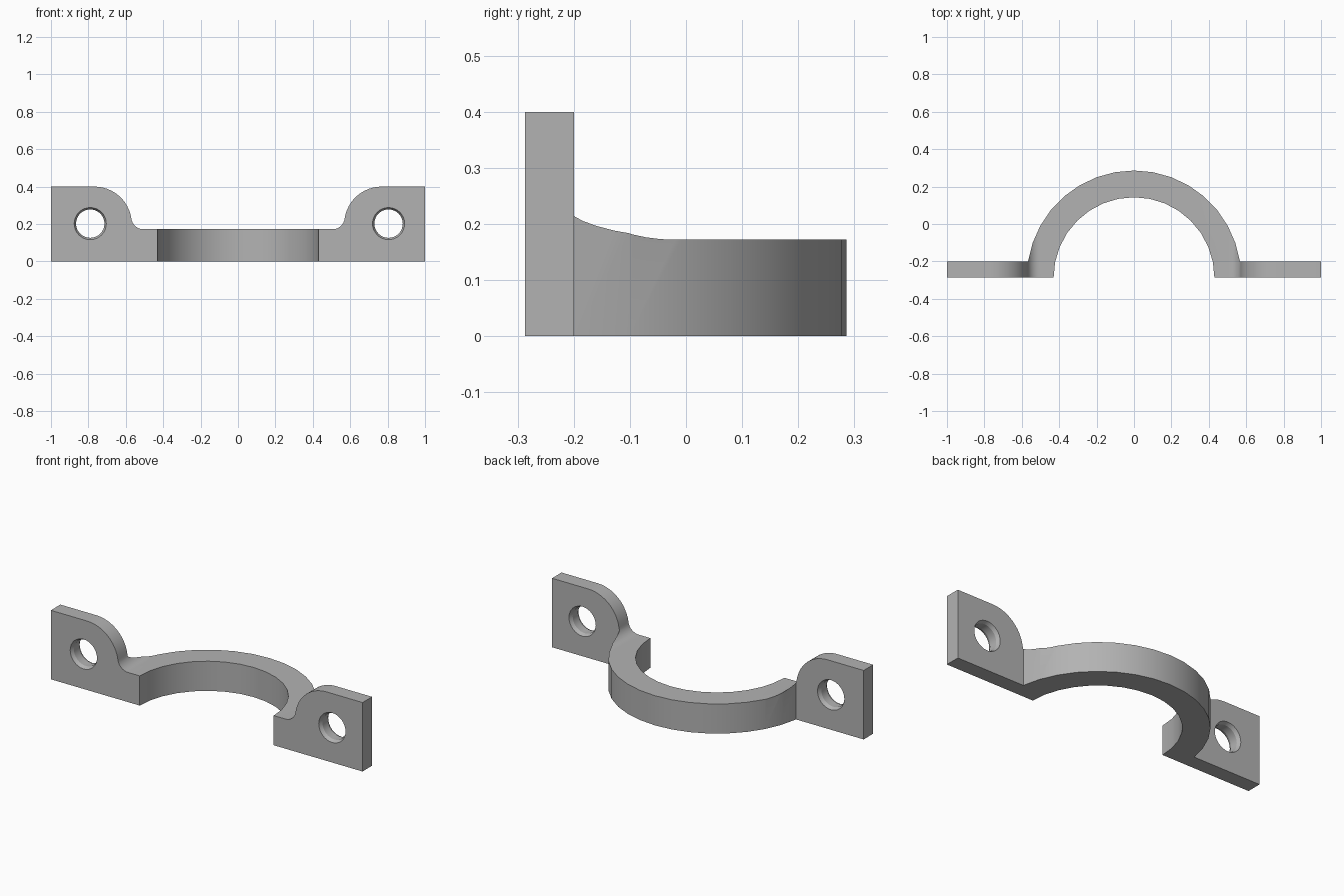
import bpy, bmesh
from math import sin, cos, pi, asin, atan2, sqrt, radians
from mathutils import Vector

if "Cube" in bpy.data.objects:
    bpy.data.objects.remove(bpy.data.objects["Cube"], do_unlink=True)

FRONT, BACK = -0.287, -0.2          # flange faces
OUTER, INNER = 0.573, 0.43          # ring radii
HEIGHT, BAND = 0.4, 0.172           # flange and ring heights

metal = bpy.data.materials.new("plain grey metal")
metal.use_nodes = True
grey = (0.45, 0.45, 0.45, 1)
metal.diffuse_color = grey
metal.node_tree.nodes["Principled BSDF"].inputs["Base Color"].default_value = grey


def arc(cx, cy, r, a0, a1, n):
    angles = [a0 + (a1 - a0) * i / n for i in range(n + 1)]
    return [(cx + r * cos(a), cy + r * sin(a)) for a in angles]


def make_object(name, bm):
    bmesh.ops.recalc_face_normals(bm, faces=bm.faces)
    mesh = bpy.data.meshes.new(name)
    bm.to_mesh(mesh)
    bm.free()
    obj = bpy.data.objects.new(name, mesh)
    mesh.materials.append(metal)
    bpy.context.collection.objects.link(obj)
    return obj


def prism(name, points, sweep):
    bm = bmesh.new()
    face = bm.faces.new([bm.verts.new(p) for p in points])
    new = bmesh.ops.extrude_face_region(bm, geom=[face])["geom"]
    moved = [v for v in new if isinstance(v, bmesh.types.BMVert)]
    bmesh.ops.translate(bm, verts=moved, vec=Vector(sweep))
    return make_object(name, bm)


def hole_cutter(name, x):
    # lathe with a small chamfer at both ends
    bm = bmesh.new()
    wide, narrow, chamfer = 0.086, 0.076, 0.02
    n = 32
    section = [(FRONT - 0.02, wide), (FRONT, wide), (FRONT + chamfer, narrow),
               (BACK - chamfer, narrow), (BACK, wide), (BACK + 0.02, wide)]
    rings = [[bm.verts.new((px, y, pz)) for px, pz in arc(x, 0.202, r, 0, 2 * pi, n)[:-1]]
             for y, r in section]
    for a, b in zip(rings, rings[1:]):
        for i in range(n):
            j = (i + 1) % n
            bm.faces.new((a[i], a[j], b[j], b[i]))
    bm.faces.new(rings[0])
    bm.faces.new(rings[-1])
    return make_object(name, bm)


def boolean(obj, cutter, operation):
    mod = obj.modifiers.new(operation.title(), 'BOOLEAN')
    mod.operation, mod.object, mod.solver = operation, cutter, 'EXACT'
    bpy.context.view_layer.objects.active = obj
    bpy.ops.object.modifier_apply(modifier=mod.name)
    bpy.data.objects.remove(cutter, do_unlink=True)


# plan outline: half ring with two flanges
start = asin((BACK - FRONT) / OUTER)
plan = [(1, FRONT), (1, BACK)] + arc(0, FRONT, OUTER, start, pi - start, 16)
plan += [(-1, BACK), (-1, FRONT)] + arc(0, FRONT, INNER, pi, 0, 16)
clamp = prism("half_clamp", [(x, y, 0) for x, y in plan], (0, 0, HEIGHT))

# front outline: rounded ears blending into the lower band
big, small, ear_x, ear_z = 0.2, 0.065, 0.768, 0.2
dz = BAND + small - ear_z
dx = sqrt((big + small) ** 2 - dz ** 2)
tangent = atan2(dz, -dx)
side = arc(ear_x, ear_z, big, pi / 2, tangent, 12)
side += arc(ear_x - dx, BAND + small, small, tangent - pi, -pi / 2, 8)[1:]
upper = [(1.1, HEIGHT + 0.1), (ear_x, HEIGHT + 0.1)] + side
left = [(-x, z) for x, z in reversed(upper)]
outline = [(1.1, -0.1)] + upper + left + [(-1.1, -0.1)]
profile = prism("front_profile", [(x, -0.5, z) for x, z in outline], (0, 1, 0))
boolean(clamp, profile, 'INTERSECT')

# bolt holes
for name, x in (("left_hole", 0.805), ("right_hole", -0.79)):
    boolean(clamp, hole_cutter(name, x), 'DIFFERENCE')

bpy.ops.object.select_all(action='DESELECT')
clamp.select_set(True)
bpy.context.view_layer.objects.active = clamp
bpy.ops.object.shade_smooth_by_angle(angle=radians(25))
